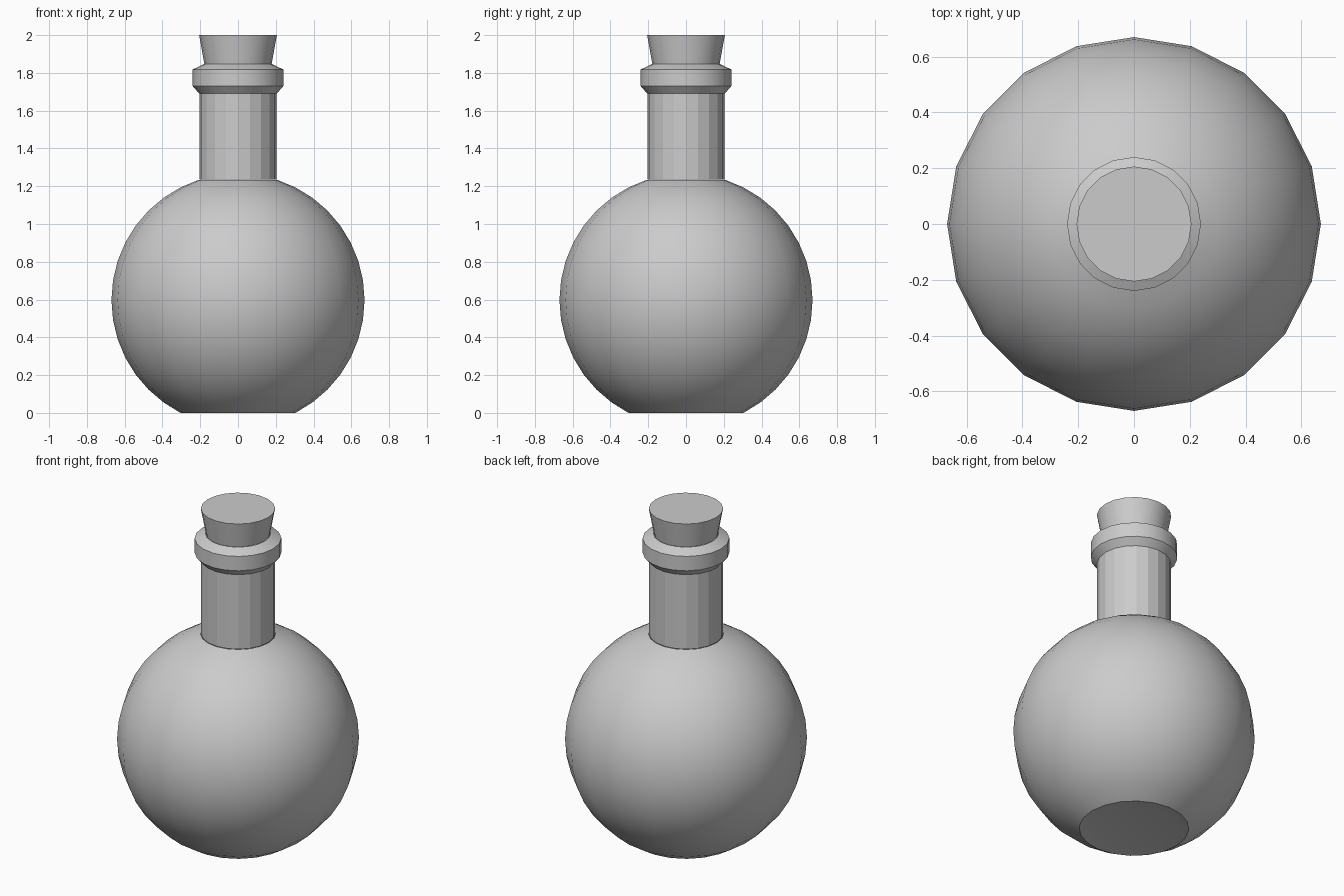
import bpy, bmesh
from math import sin, cos, radians, tau

if "Cube" in bpy.data.objects:
    bpy.data.objects.remove(bpy.data.objects["Cube"])

SIDES = 20


def lathe(name, profile, smooth=True, cap_bottom=False, cap_top=False):
    """Spin a (radius, z) profile, listed bottom to top, around the z axis."""
    bm = bmesh.new()
    rings = [[bm.verts.new((r * cos(tau * i / SIDES), r * sin(tau * i / SIDES), z))
              for i in range(SIDES)] for r, z in profile]
    for a, b in zip(rings, rings[1:]):
        for i in range(SIDES):
            j = (i + 1) % SIDES
            bm.faces.new((a[i], a[j], b[j], b[i]))
    if cap_bottom:
        bm.faces.new(rings[0][::-1])
    if cap_top:
        bm.faces.new(rings[-1])
    mesh = bpy.data.meshes.new(name)
    bm.to_mesh(mesh)
    bm.free()
    obj = bpy.data.objects.new(name, mesh)
    bpy.context.collection.objects.link(obj)
    if smooth:
        bpy.ops.object.select_all(action='DESELECT')
        obj.select_set(True)
        bpy.context.view_layer.objects.active = obj
        bpy.ops.object.shade_smooth_by_angle(angle=radians(25))
    return obj


# Round body: sphere rings every 9 degrees, with a slightly recessed flat base
R, CZ = 0.67, 0.597
sphere = [(R * cos(radians(a)), CZ + R * sin(radians(a))) for a in range(-63, 73, 9)]
lathe("flask_body", [(0.24, 0.01)] + sphere, cap_bottom=True)

# Faceted straight neck
lathe("neck", [(0.205, 1.235), (0.205, 1.69)], smooth=False)

# Bevelled lip around the mouth
lathe("lip", [(0.205, 1.69), (0.24, 1.73), (0.24, 1.818), (0.18, 1.847)])

# Tapered stopper
lathe("cork", [(0.178, 1.847), (0.206, 2.0)], cap_top=True)
